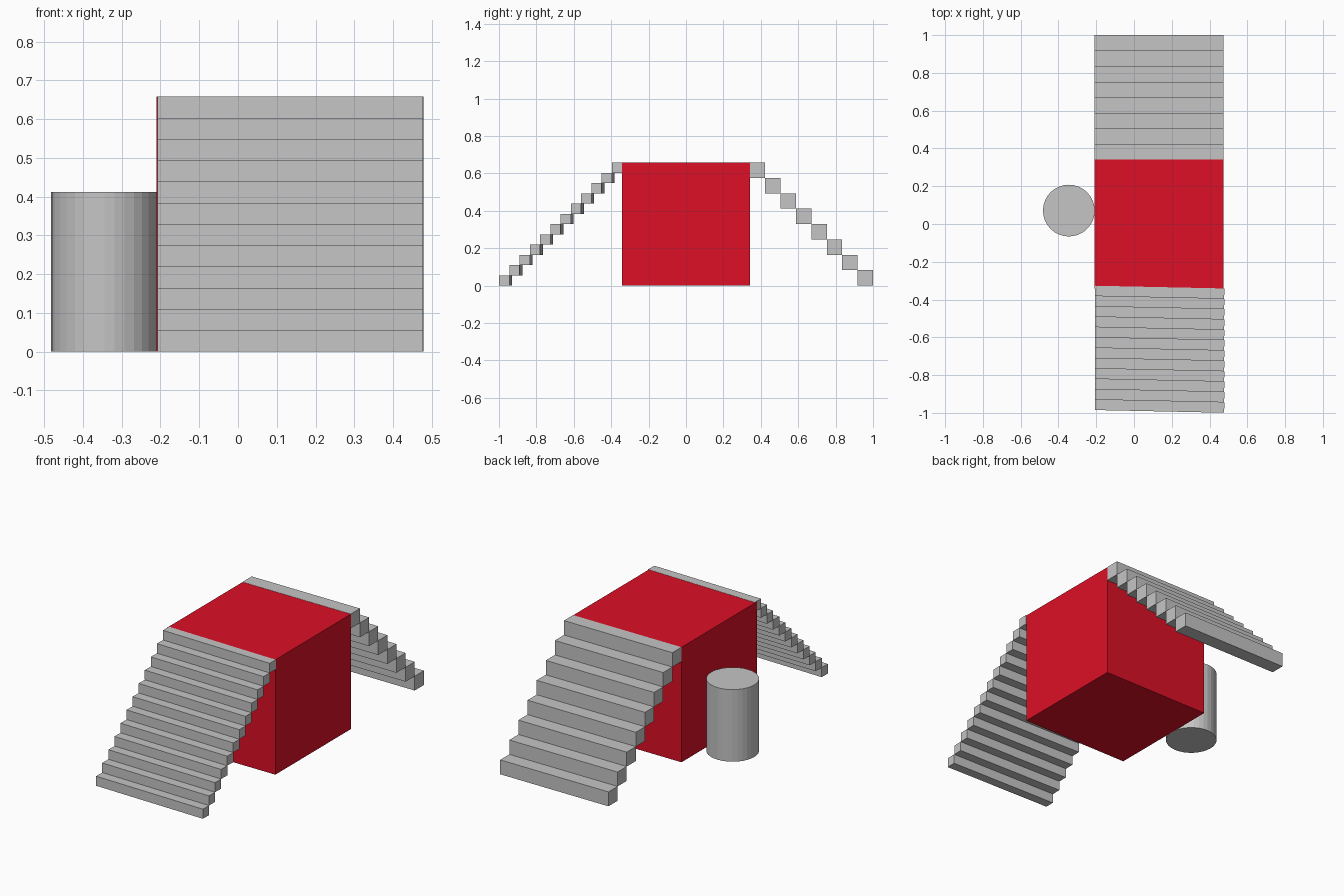
import bpy, bmesh, math
from mathutils import Matrix

if "Cube" in bpy.data.objects:
    bpy.data.objects.remove(bpy.data.objects["Cube"])

H = 0.658                 # height of block and both stairs
CX, W = 0.1325, 0.685     # shared centre and width in x
HALF = 0.341              # half depth of the block


def material(name, color):
    m = bpy.data.materials.new(name)
    m.diffuse_color = (*color, 1)
    m.use_nodes = True
    m.node_tree.nodes["Principled BSDF"].inputs["Base Color"].default_value = m.diffuse_color
    return m


RED = material("red", (0.72, 0.005, 0.019))
GREY = material("grey", (0.56, 0.56, 0.56))


def finish(name, bm, mat):
    me = bpy.data.meshes.new(name)
    bm.to_mesh(me)
    bm.free()
    me.materials.append(mat)
    ob = bpy.data.objects.new(name, me)
    bpy.context.collection.objects.link(ob)
    return ob


def add_box(bm, center, size, turn=0.0):
    mat = (Matrix.Translation(center) @ Matrix.Rotation(turn, 4, 'Z')
           @ Matrix.Diagonal((*size, 1)))
    bmesh.ops.create_cube(bm, size=1, matrix=mat)


def stairs(name, count, side, x, y_top, y_end, turn=0.0):
    """Separate square bars stepping down from the block along side * y."""
    bm = bmesh.new()
    run, rise = (y_end - y_top) / count, H / count
    for i in range(count):
        y = side * (y_top + (i + 0.5) * run)
        add_box(bm, (x, y, H - (i + 0.5) * rise), (W, run, rise), turn)
    return finish(name, bm, GREY)


# Central block, a hair lower so the turned stair covers its edge
bm = bmesh.new()
add_box(bm, (CX, 0, (H - 0.001) / 2), (W, 2 * HALF, H - 0.001))
finish("block", bm, RED)

# Fine front stair, slightly turned, and coarse back stair
stairs("front_stairs", 12, -1, CX + 0.003, 0.334, 0.992, math.radians(-1.2))
stairs("back_stairs", 8, 1, CX, HALF, 1.0)

# Round pillar beside the block
bm = bmesh.new()
bmesh.ops.create_cone(bm, cap_ends=True, segments=32, radius1=0.137, radius2=0.137,
                      depth=0.412, matrix=Matrix.Translation((-0.345, 0.071, 0.206)))
finish("pillar", bm, GREY)
